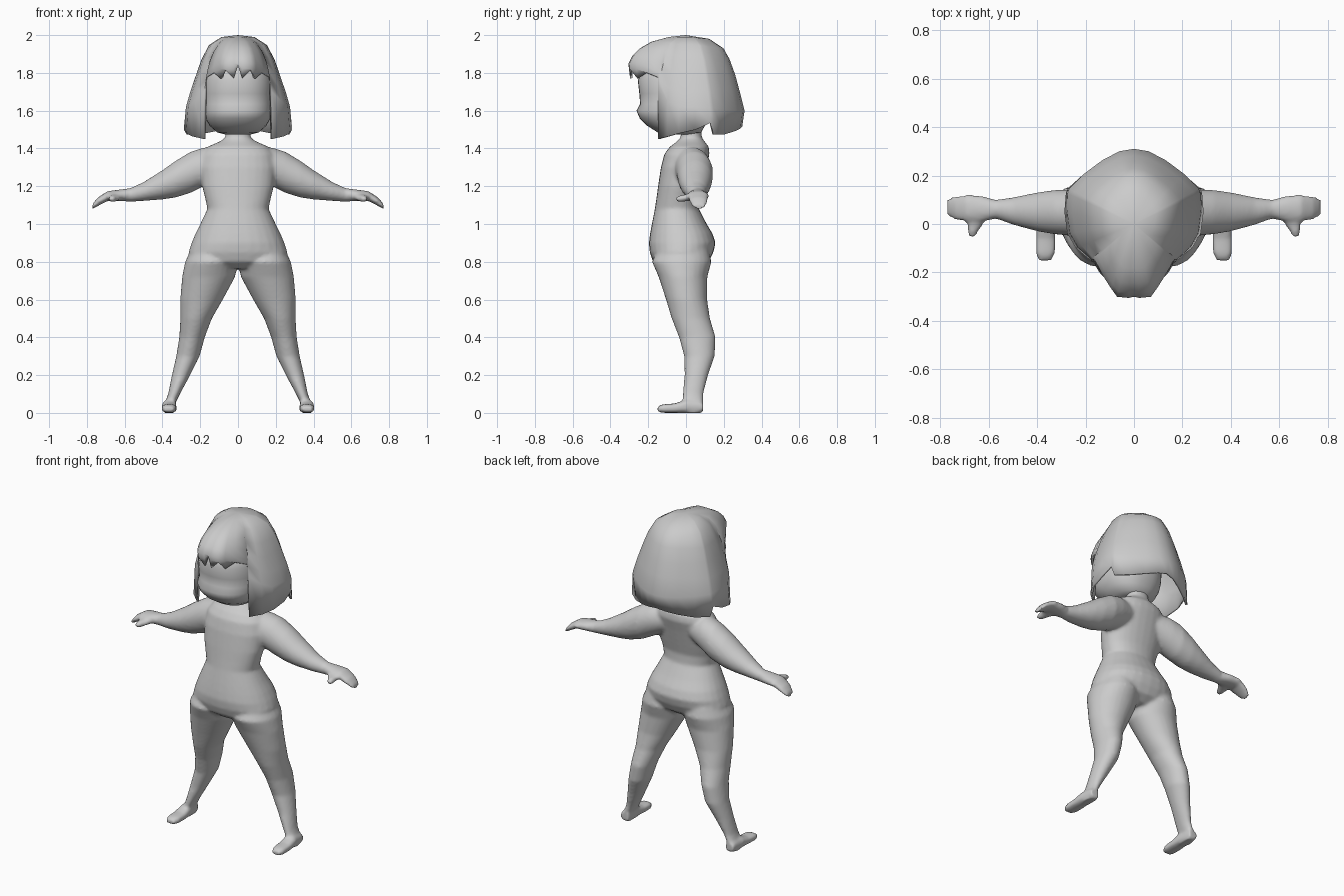
import bpy, bmesh, math
from mathutils import Vector

clay = bpy.data.materials.new("clay_grey")
clay.diffuse_color = (0.6, 0.6, 0.6, 1)


def loft(bm, rings, axis=2, side=1, n=28, power=2.0):
    """Closed tube of rings (t, a0, a1, b0, b1): t on the axis, a/b bounds on the other two."""
    others = [i for i in range(3) if i != axis]
    loops = []
    for t, a0, a1, b0, b1 in rings:
        loop = []
        for k in range(n):
            ang = 2 * math.pi * k / n
            c, s = math.cos(ang), math.sin(ang)
            c = math.copysign(abs(c) ** (2 / power), c)
            s = math.copysign(abs(s) ** (2 / power), s)
            p = [0, 0, 0]
            p[axis] = t
            p[others[0]] = (a0 + a1) / 2 + c * (a1 - a0) / 2
            p[others[1]] = (b0 + b1) / 2 + s * (b1 - b0) / 2
            p[0] *= side
            loop.append(bm.verts.new(p))
        loops.append(loop)
    for la, lb in zip(loops, loops[1:]):
        for k in range(n):
            j = (k + 1) % n
            bm.faces.new((la[k], la[j], lb[j], lb[k]))
    bm.faces.new(loops[0][::-1])
    bm.faces.new(loops[-1])


def finish(bm, name, sharp=None):
    bmesh.ops.recalc_face_normals(bm, faces=bm.faces[:])
    me = bpy.data.meshes.new(name)
    bm.to_mesh(me)
    bm.free()
    me.materials.append(clay)
    ob = bpy.data.objects.new(name, me)
    bpy.context.collection.objects.link(ob)
    me.polygons.foreach_set("use_smooth", [True] * len(me.polygons))
    if sharp:
        bpy.context.view_layer.objects.active = ob
        ob.select_set(True)
        bpy.ops.object.shade_smooth_by_angle(angle=math.radians(sharp))
        ob.select_set(False)
    return ob


# Body: torso, arms, legs, feet and thumbs fused into one smooth skin
body = bmesh.new()
torso = [(0.765, 0.12, -0.13, 0.07), (0.80, 0.24, -0.175, 0.12), (0.85, 0.262, -0.192, 0.145),
         (0.90, 0.246, -0.197, 0.157), (0.95, 0.225, -0.19, 0.14), (1.0, 0.20, -0.181, 0.11),
         (1.08, 0.162, -0.165, 0.068), (1.14, 0.175, -0.156, 0.065), (1.2, 0.19, -0.148, 0.08),
         (1.3, 0.20, -0.133, 0.105), (1.37, 0.19, -0.115, 0.125), (1.41, 0.16, -0.085, 0.12),
         (1.435, 0.10, -0.05, 0.10), (1.455, 0.068, -0.03, 0.085), (1.54, 0.06, -0.02, 0.075)]
loft(body, [(z, -w, w, f, b) for z, w, f, b in torso], power=2.2)

arm = [(0.08, -0.06, 0.10, 1.25, 1.40), (0.18, -0.06, 0.13, 1.20, 1.405), (0.25, -0.05, 0.143, 1.165, 1.383),
       (0.33, -0.042, 0.14, 1.14, 1.335), (0.40, -0.03, 0.13, 1.13, 1.285), (0.50, -0.003, 0.11, 1.122, 1.222),
       (0.57, 0.022, 0.10, 1.118, 1.19), (0.63, 0.008, 0.117, 1.122, 1.182), (0.69, 0.008, 0.122, 1.122, 1.174),
       (0.74, 0.018, 0.114, 1.096, 1.142), (0.77, 0.035, 0.104, 1.078, 1.108)]
thumb = [(0.05, 0.60, 0.69, 1.125, 1.165), (0.0, 0.62, 0.69, 1.12, 1.158),
         (-0.03, 0.642, 0.687, 1.115, 1.152), (-0.053, 0.652, 0.68, 1.12, 1.145)]
leg = [(0.86, 0.03, 0.25, -0.15, 0.12), (0.80, 0.0, 0.28, -0.18, 0.135), (0.72, 0.015, 0.296, -0.145, 0.113),
       (0.60, 0.08, 0.306, -0.106, 0.112), (0.50, 0.138, 0.305, -0.076, 0.127), (0.40, 0.176, 0.311, -0.037, 0.157),
       (0.30, 0.203, 0.327, -0.01, 0.152), (0.20, 0.253, 0.35, -0.008, 0.117), (0.10, 0.307, 0.37, -0.018, 0.092),
       (0.05, 0.332, 0.388, -0.022, 0.092), (0.0, 0.332, 0.392, -0.02, 0.09)]
foot = [(0.09, 0.335, 0.392, 0.0, 0.06), (0.0, 0.326, 0.402, 0.0, 0.07), (-0.06, 0.323, 0.405, 0.0, 0.05),
        (-0.12, 0.325, 0.405, 0.0, 0.046), (-0.15, 0.34, 0.395, 0.004, 0.036)]
for s in (1, -1):
    loft(body, arm, axis=0, side=s)
    loft(body, thumb, axis=1, side=s, n=16)
    loft(body, leg, side=s)
    loft(body, foot, axis=1, side=s, n=20, power=2.6)
skin = finish(body, "body")
rm = skin.modifiers.new("fuse", 'REMESH')
rm.mode = 'VOXEL'
rm.voxel_size = 0.01
rm.use_smooth_shade = True
sm = skin.modifiers.new("soften", 'SMOOTH')
sm.factor = 0.5
sm.iterations = 6

# Head with a full lower face
head = bmesh.new()
rows = [(1.475, 0.07, -0.10, 0.05), (1.485, 0.11, -0.15, 0.08), (1.52, 0.15, -0.205, 0.10),
        (1.56, 0.172, -0.245, 0.12), (1.60, 0.18, -0.262, 0.13), (1.635, 0.18, -0.243, 0.13),
        (1.69, 0.18, -0.247, 0.14), (1.76, 0.18, -0.255, 0.14), (1.82, 0.16, -0.23, 0.13), (1.90, 0.08, -0.12, 0.09)]
loft(head, [(z, -w, w, f, b) for z, w, f, b in rows], n=36, power=2.3)
finish(head, "head")

# Hair: bob built from strands running crown to hem; profiles are (reach, height)
front = [(0, 2), (.3, 1.99), (.6, 1.965), (.8, 1.93), (.93, 1.89), (1, 1.85), (.99, 1.82), (.97, 0)]
flank = [(0, 2), (.3, 1.99), (.52, 1.95), (.67, 1.87), (.77, 1.79), (.88, 1.70), (.96, 1.62), (1, 0)]
back = [(0, 2), (.4, 1.98), (.64, 1.93), (.74, 1.875), (.84, 1.79), (.91, 1.71), (1, 1.60), (.96, 0)]
# hem x, hem y, hem z, front share, back share
strands = [(0, -.30, 1.84, 1, 0), (.022, -.305, 1.77, 1, 0), (.07, -.30, 1.815, 1, 0), (.095, -.265, 1.77, 1, 0),
           (.13, -.215, 1.80, .9, 0), (.17, -.15, 1.775, .7, 0),
           (.183, -.15, 1.45, .4, 0), (.24, -.10, 1.463, .15, 0), (.275, -.04, 1.48, 0, 0),
           (.287, .05, 1.50, 0, 0), (.283, .13, 1.535, 0, .2),
           (.275, .15, 1.475, 0, .3), (.21, .21, 1.475, 0, .6), (.13, .265, 1.49, 0, .9),
           (.06, .30, 1.505, 0, 1), (0, .31, 1.515, 0, 1)]
loop = strands + [(-x, y, z, a, b) for x, y, z, a, b in strands[-2:0:-1]]
hair = bmesh.new()
crown = hair.verts.new((0, 0, 2))
cols = []
for x, y, hem, a, b in loop:
    col = [crown]
    for k in range(1, 8):
        mix = [a * front[k][i] + b * back[k][i] + (1 - a - b) * flank[k][i] for i in (0, 1)]
        z = hem if k == 7 else max(mix[1], hem + 0.004 * (7 - k))
        col.append(hair.verts.new((x * mix[0], y * mix[0], z)))
    cols.append(col)
for i, ca in enumerate(cols):
    cb = cols[(i + 1) % len(cols)]
    hair.faces.new((crown, ca[1], cb[1]))
    for k in range(1, 7):
        hair.faces.new((ca[k], ca[k + 1], cb[k + 1], cb[k]))
bob = finish(hair, "hair", sharp=50)
so = bob.modifiers.new("thickness", 'SOLIDIFY')
so.thickness = 0.012
so.offset = -1
